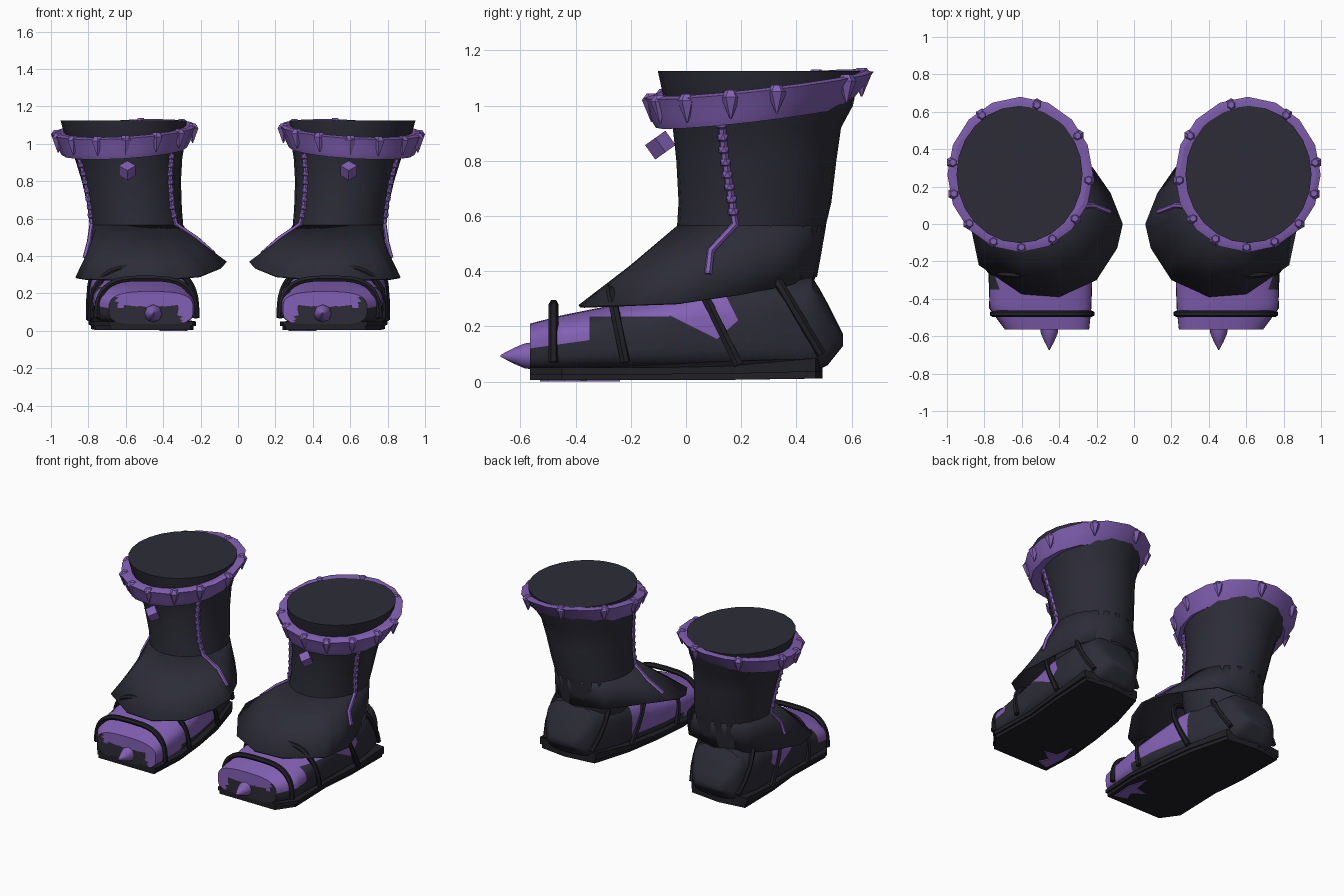
import bpy, bmesh, math
from mathutils import Vector, Matrix

if "Cube" in bpy.data.objects:
    bpy.data.objects.remove(bpy.data.objects["Cube"])


def material(name, rgb):
    m = bpy.data.materials.new(name)
    m.diffuse_color = (*rgb, 1)
    m.use_nodes = True
    m.node_tree.nodes["Principled BSDF"].inputs["Base Color"].default_value = m.diffuse_color
    return m


DARK = material("dark leather", (0.026, 0.0255, 0.039))
BLACK = material("black rubber", (0.014, 0.014, 0.019))
PURPLE = material("purple trim", (0.225, 0.118, 0.46))


def finish(name, mesh, mats, angle=35):
    """Link a mesh built for the +x boot and mirror it to the other boot."""
    ob = bpy.data.objects.new(name, mesh)
    bpy.context.collection.objects.link(ob)
    if len(mesh.materials) == 0:
        for m in mats:
            mesh.materials.append(m)
    bpy.ops.object.select_all(action='DESELECT')
    ob.select_set(True)
    bpy.context.view_layer.objects.active = ob
    if angle:
        bpy.ops.object.shade_smooth_by_angle(angle=math.radians(angle))
    ob.modifiers.new("mirror", 'MIRROR').use_mirror_merge = False
    return ob


def from_bmesh(name, bm, mats, angle=35):
    bmesh.ops.recalc_face_normals(bm, faces=bm.faces)
    me = bpy.data.meshes.new(name)
    bm.to_mesh(me)
    bm.free()
    return finish(name, me, mats, angle)


def loft(rings, caps=True, loop=False):
    bm = bmesh.new()
    vs = [[bm.verts.new(p) for p in r] for r in rings]
    n = len(vs[0])
    pairs = list(zip(vs, vs[1:])) + ([(vs[-1], vs[0])] if loop else [])
    for a, b in pairs:
        for i in range(n):
            bm.faces.new((a[i], a[(i + 1) % n], b[(i + 1) % n], b[i]))
    if caps and not loop:
        bm.faces.new(vs[0])
        bm.faces.new(vs[-1])
    return bm


def interp(table, t):
    for a, b in zip(table, table[1:]):
        if t <= b[0]:
            f = max(0, (t - a[0]) / (b[0] - a[0]))
            return [u + (v - u) * f for u, v in zip(a, b)][1:]
    return list(table[-1][1:])


def tube(name, paths, radius, mat, res=1):
    cu = bpy.data.curves.new(name, 'CURVE')
    cu.dimensions = '3D'
    cu.bevel_depth, cu.bevel_resolution, cu.use_fill_caps = radius, res, True
    for pts in paths:
        sp = cu.splines.new('POLY')
        sp.points.add(len(pts) - 1)
        for p, q in zip(sp.points, pts):
            p.co = (*q, 1)
    tmp = bpy.data.objects.new(name + "_path", cu)
    me = bpy.data.meshes.new_from_object(tmp)
    bpy.data.objects.remove(tmp)
    me.materials.clear()
    return finish(name, me, [mat], 50)


def power(v, e):
    return math.copysign(abs(v) ** e, v)


# Boot shaft: stacked ellipses (z, centre x, centre y, radius x, radius y)
SHAFT = [(0.30, 0.54, 0.22, 0.22, 0.23), (0.48, 0.53, 0.23, 0.243, 0.262),
         (0.57, 0.54, 0.238, 0.247, 0.27), (0.65, 0.55, 0.25, 0.25, 0.277),
         (0.80, 0.57, 0.255, 0.265, 0.29), (0.92, 0.585, 0.257, 0.287, 0.305),
         (1.0, 0.60, 0.265, 0.315, 0.34), (1.125, 0.612, 0.265, 0.337, 0.367)]


def ellipse(cx, cy, rx, ry, z, n=24):
    return [(cx + rx * math.cos(2 * math.pi * i / n),
             cy + ry * math.sin(2 * math.pi * i / n), z) for i in range(n)]


from_bmesh("shaft", loft([ellipse(*s[1:], s[0]) for s in SHAFT]), [DARK], 60)

# Foot: rounded sections along y (y, centre x, half width, bottom, top)
FOOT = [(-0.565, 0.465, 0.225, 0.035, 0.21), (-0.45, 0.50, 0.272, 0.035, 0.24),
        (-0.30, 0.50, 0.277, 0.035, 0.27), (-0.10, 0.51, 0.275, 0.035, 0.31),
        (0.10, 0.53, 0.262, 0.035, 0.37), (0.30, 0.555, 0.235, 0.035, 0.385),
        (0.46, 0.565, 0.19, 0.035, 0.38), (0.51, 0.565, 0.16, 0.055, 0.29),
        (0.57, 0.565, 0.09, 0.13, 0.17)]


def foot_ring(y, scale=1, n=40):
    cx, hw, lo, hi = interp(FOOT, y)
    mid, h = (lo + hi) / 2, (hi - lo) / 2
    pts = []
    for i in range(n):
        a = 2 * math.pi * i / n
        e = 0.7 if i < n / 2 else 0.5          # rounder on top, squarer at the sole
        pts.append((cx + scale * hw * power(math.cos(a), e), y,
                    mid + scale * h * power(math.sin(a), e)))
    return pts


# Borders of the purple panels as lines z = base + slope * (y - start)
BORDERS = [(0.12, 0.14, -0.565), (0.235, 0, 0), (0.24, -0.5, -0.06), (0.16, 0.9, 0.12),
           (0.32, -2, 0.14), (0.06, 0, 0), (0.12, 0, 0)]
edge = lambda k, y: BORDERS[k][0] + BORDERS[k][1] * (y - BORDERS[k][2])


def foot_is_purple(c):
    x, y, z = c
    cx = interp(FOOT, y)[0]
    if y < -0.56:                       # toe face
        return (z > 0.13 and x < 0.65) or x < 0.31
    if x < cx - 0.05:                   # inner side
        return y < 0.18 and z > edge(5 if y < -0.3 else 6, y)
    if y < -0.35:                       # outer side, toe to instep
        return z > edge(0, y)
    if y < -0.06:
        return z > edge(1, y)
    return z > max(edge(2, y), edge(3, y)) and z < edge(4, y)


steps = [-0.565 + 1.135 * i / 40 for i in range(41)]
bm = loft([foot_ring(-0.565, s) for s in (0.1, 0.3, 0.5, 0.65, 0.8, 0.9)]
          + [foot_ring(y) for y in steps])
cuts = [((0, s, b), (0, -k, 1)) for b, k, s in BORDERS]
cuts += [((0, y, 0), (0, 1, 0)) for y in (-0.35, -0.3, -0.06, 0.18)]
for co, no in cuts:
    bmesh.ops.bisect_plane(bm, geom=bm.verts[:] + bm.edges[:] + bm.faces[:], dist=1e-5,
                           plane_co=co, plane_no=no)
for f in bm.faces:
    f.material_index = int(foot_is_purple(f.calc_center_median()))
from_bmesh("foot", bm, [DARK, PURPLE], 40)

# Sole and welt from one outline, the welt rising at the flanged heel
SOLE = [(.24, -.565), (.69, -.565), (.775, -.45), (.765, -.1), (.79, .15), (.80, .47),
        (.60, .495), (.37, .47), (.29, .2), (.25, -.05), (.225, -.3)]


def slab(name, z0, z1, s, rise):
    ring = lambda z, k: [(0.51 + (x - 0.51) * s, y, z + k * max(0, min(1, (y - .1) / .3)))
                         for x, y in SOLE]
    from_bmesh(name, loft([ring(z0, rise * 0.3), ring(z1, rise)]), [BLACK], 0)


slab("sole", 0.005, 0.03, 0.95, 0.02)
slab("welt", 0.026, 0.05, 1, 0.034)

# Worn purple patch under the toe
PATCH = [(.28, -.53), (.37, -.50), (.34, -.44), (.42, -.38), (.33, -.36), (.31, -.24), (.27, -.38)]
from_bmesh("sole_patch", loft([[(x, y, z) for x, y in PATCH] for z in (0, 0.007)]), [PURPLE], 0)

# Flared flap over the instep
HEM = [(.06, 0, .37), (.09, -.13, .34), (.2, -.3, .295), (.4, -.39, .277),
       (.6, -.375, .275), (.83, -.22, .28), (.87, -.03, .285), (.81, .2, .315),
       (.74, .38, .35), (.55, .475, .38), (.33, .44, .39), (.215, .295, .39), (.125, .165, .39)]
hem, top, mid = [], [], []
for p, q in zip(HEM, HEM[1:] + HEM[:1]):
    for k in range(3):
        h = Vector(p).lerp(Vector(q), k / 3)
        a = math.atan2((h.y - 0.238) / 0.27, (h.x - 0.54) / 0.247)
        t = Vector((0.54 + 0.247 * math.cos(a), 0.238 + 0.27 * math.sin(a), 0.565))
        hem.append(h)
        top.append(t)
        mid.append(t.lerp(h, 0.5) - Vector((0, 0, 0.004)))
flap = from_bmesh("instep_flap", loft([hem, mid, top], caps=False), [DARK], 70)
sol = flap.modifiers.new("thickness", 'SOLIDIFY')
sol.thickness = 0.01

# Tilted collar: cross-section (centre y, radius x, radius y, height)
SECTION = [(.255, .27, .29, -.10), (.235, .335, .345, -.112), (.243, .35, .367, -.085),
           (.255, .365, .387, -.05), (.264, .39, .416, 0), (.264, .365, .387, .008),
           (.265, .31, .33, 0)]


def collar_z(x, y):
    return 1.075 + 0.115 * (y - 0.26) - 0.06 * (x - 0.6)


rings = []
for cy, rx, ry, dz in SECTION:
    rings.append([(x, y, collar_z(x, y) + dz)
                  for x, y, _ in ellipse(0.608, cy, rx, ry, 0, 16)])
from_bmesh("collar", loft(rings, loop=True), [PURPLE], 25)

# Pointed studs hanging around the collar
bm = bmesh.new()
for deg in (10, 56, 104, 147, 184, 217, 242, 269, 293, 318, 345):
    a = math.radians(deg)
    x, y = 0.608 + 0.366 * math.cos(a), 0.262 + 0.386 * math.sin(a)
    z = collar_z(x, y)
    for r1, r2, dz, h in ((0.003, 0.036, -0.05, 0.08), (0.036, 0.018, 0.002, 0.024)):
        bmesh.ops.create_cone(bm, cap_ends=True, segments=6, radius1=r1, radius2=r2,
                              depth=h, matrix=Matrix.Translation((x, y, z + dz)))
from_bmesh("collar_studs", bm, [PURPLE])

# Arched straps hugging the foot: (top y, top z, bottom y, bottom z)
paths = []
for y1, z1, y0, z0 in ((-.48, .28, -.48, .07), (-.275, .338, -.22, .07),
                       (-.02, .49, .19, .06), (.28, .45, .49, .10)):
    arch = []
    for i in range(21):
        a = math.pi * i / 20
        s = math.sin(a) ** 0.75 if 0 < i < 20 else 0
        y = y0 + (y1 - y0) * s
        cx, hw = interp(FOOT, y)[:2]
        arch.append((cx + (hw + 0.004) * power(math.cos(a), 0.6), y, z0 + (z1 - z0) * s))
    paths.append(arch)
tube("straps", paths, 0.018, BLACK)

# Beaded seams down both sides of the shaft
OUTER = ((.13, .93), (.137, .84), (.15, .75), (.165, .66), (.178, .57))
INNER = ((.07, .93), (.07, .84), (.075, .75), (.08, .66), (.09, .57))
seams = []
for side, course in ((-1, INNER), (1, OUTER)):
    line = []
    for y, z in course:
        cx, cy, rx, ry = interp(SHAFT, z)
        line.append((cx + side * rx * math.sqrt(1 - ((y - cy) / ry) ** 2), y, z))
    line += ([(.22, .10, .492), (.13, .065, .412)] if side < 0
             else [(.795, .09, .475), (.818, .08, .39)])
    seams.append(line)
tube("seam_cords", seams, 0.014, PURPLE)
bm = bmesh.new()
for line in seams:
    for p, q in zip(line[:5], line[1:5]):
        for k in (0, 0.5):
            bmesh.ops.create_icosphere(bm, subdivisions=1, radius=0.022,
                                       matrix=Matrix.Translation(Vector(p).lerp(Vector(q), k)))
from_bmesh("seam_beads", bm, [PURPLE])

# Toe spike
rings = [[(.453 + r * math.cos(k * math.pi / 4), y, .093 + r * math.sin(k * math.pi / 4))
          for k in range(8)] for y, r in ((-.55, .05), (-.585, .045), (-.625, .028), (-.673, .003))]
from_bmesh("toe_spike", loft(rings), [PURPLE], 50)

# Faceted gem in front of the shaft
bm = bmesh.new()
rot = Matrix.Rotation(0.62, 4, 'X') @ Matrix.Rotation(math.pi / 4, 4, 'Z')
bmesh.ops.create_cube(bm, size=0.064, matrix=Matrix.Translation((.592, -.093, .857)) @ rot)
from_bmesh("front_gem", bm, [PURPLE], 0)
